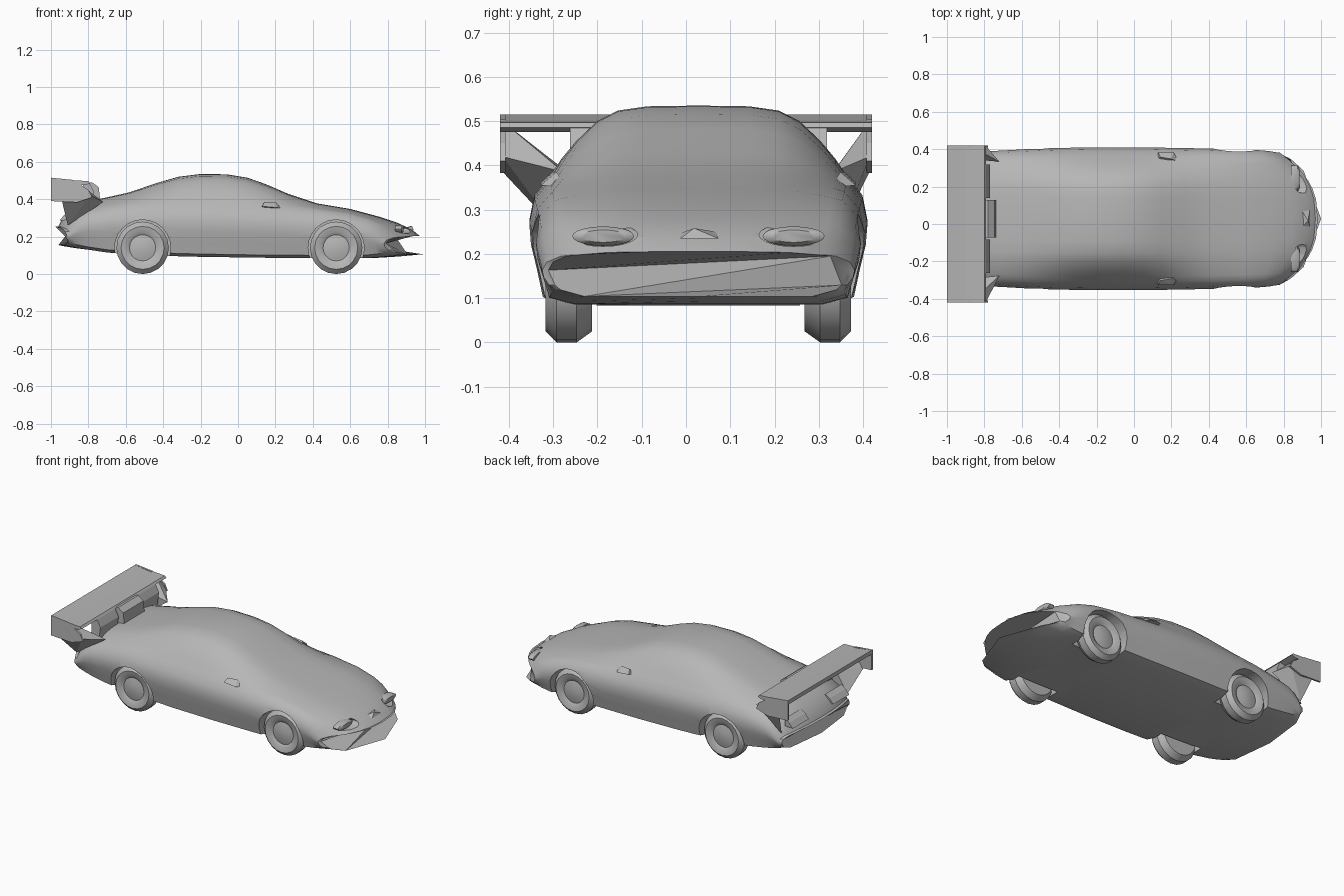
import bpy, bmesh, math
from mathutils import Vector

cube = bpy.data.objects.get("Cube")
if cube:
    bpy.data.objects.remove(cube, do_unlink=True)

grey = bpy.data.materials.new("plain grey")
grey.use_nodes = True
GREY = (0.47, 0.47, 0.47, 1)
grey.diffuse_color = GREY
grey.node_tree.nodes["Principled BSDF"].inputs["Base Color"].default_value = GREY

MID = 0.028  # centre line of the body


def finish(name, bm, smooth=None):
    bmesh.ops.recalc_face_normals(bm, faces=bm.faces)
    mesh = bpy.data.meshes.new(name)
    bm.to_mesh(mesh)
    bm.free()
    mesh.materials.append(grey)
    obj = bpy.data.objects.new(name, mesh)
    bpy.context.collection.objects.link(obj)
    if smooth:
        shade(obj, smooth)
    return obj


def activate(obj):
    bpy.ops.object.select_all(action='DESELECT')
    obj.select_set(True)
    bpy.context.view_layer.objects.active = obj


def shade(obj, degrees):
    activate(obj)
    bpy.ops.object.shade_smooth_by_angle(angle=math.radians(degrees))


def loft(name, rings, smooth=None):
    bm = bmesh.new()
    rows = [[bm.verts.new(p) for p in ring] for ring in rings]
    n = len(rows[0])
    for a, b in zip(rows, rows[1:]):
        for i in range(n):
            j = (i + 1) % n
            bm.faces.new((a[i], a[j], b[j], b[i]))
    bm.faces.new(rows[0])
    bm.faces.new(rows[-1])
    return finish(name, bm, smooth)


def plate(name, outline, y0, y1):
    return loft(name, [[(x, y, z) for x, z in outline] for y in (y0, y1)])


def hull(name, points, smooth=None):
    bm = bmesh.new()
    for p in points:
        bm.verts.new(p)
    bmesh.ops.convex_hull(bm, input=bm.verts)
    return finish(name, bm, smooth)


def disc_loft(name, x, y, z, steps, sides=24, smooth=35):
    # rings of (offset along y, radius)
    turn = [2 * math.pi * i / sides for i in range(sides)]
    return loft(name, [[(x + r * math.cos(a), y + d, z + r * math.sin(a)) for a in turn]
                       for d, r in steps], smooth)


def cut(obj, cutter):
    mod = obj.modifiers.new("cut", 'BOOLEAN')
    mod.object = cutter
    mod.operation = 'DIFFERENCE'
    mod.solver = 'EXACT'
    activate(obj)
    bpy.ops.object.modifier_apply(modifier=mod.name)
    bpy.data.objects.remove(cutter, do_unlink=True)


# Body stations: x, half width, floor, shoulder, top
STATIONS = [
    (-0.96, .345, .155, .24, .255), (-0.94, .35, .15, .27, .295), (-0.88, .355, .14, .31, .35),
    (-0.80, .36, .13, .335, .39), (-0.70, .365, .115, .355, .41), (-0.58, .372, .105, .37, .437),
    (-0.44, .378, .10, .375, .485), (-0.32, .38, .095, .375, .52), (-0.20, .382, .092, .375, .535),
    (-0.06, .382, .09, .37, .533), (0.05, .382, .088, .365, .515), (0.15, .38, .087, .36, .48),
    (0.27, .378, .086, .35, .428), (0.42, .375, .085, .34, .378), (0.60, .37, .083, .32, .348),
    (0.75, .366, .087, .29, .308), (0.85, .362, .093, .262, .275), (0.93, .357, .10, .228, .238),
    (0.97, .353, .104, .195, .205)]

# Upper curve: share of the rise, share of the shoulder width
CROWN = [(0.25, .92), (0.5, .82), (0.78, .68), (0.93, .54), (0.99, .34), (1, 0)]


def section(x, w, floor, shoulder, top):
    span = shoulder - floor
    half = [(0, floor), (.76 * w, floor), (.92 * w, floor + .015), (.955 * w, floor + span * .28),
            (.99 * w, floor + span * .48), (w, floor + span * .65), (.97 * w, floor + span * .85)]
    ys = .88 * w
    half.append((ys, shoulder))
    half += [(ys * s, shoulder + (top - shoulder) * h) for h, s in CROWN]
    ring = half + [(-y, z) for y, z in half[-2:0:-1]]
    points = []
    for y, z in ring:
        across = min(1, abs(y) / .36) ** 2.6
        front = min(1, max(0, (x - .45) / .5)) ** 2
        back = min(1, max(0, (-.8 - x) / .15))
        points.append((x - .2 * front * across + .07 * back * across, y + MID, z))
    return points


rings = [section(*s) for s in STATIONS]
# Rear bumper swelling and the nose with its lower lip
rear = [(x - (.02 if z > .19 else 0), MID + (y - MID) * .97, z) for x, y, z in rings[0]]
nose = [(x + (.03 if z < .135 else .012), MID + (y - MID) * .96, z) for x, y, z in rings[-1]]
body = loft("body", [rear] + rings + [nose])

# Wheel arches
for x in (-0.51, 0.525):
    for side in (-1, 1):
        y = MID + side * .3
        cut(body, disc_loft("arch_cutter", x, y, .14, [(-.07, .15), (.15, .15)] if side > 0
                            else [(-.15, .15), (.07, .15)]))

# Grille slot and headlamp sockets
cut(body, plate("slot_cutter", [(.93, .155), (1.1, .148), (1.1, .186), (.93, .186)], MID - .2, MID + .2))


def oval(x, y, z, ry, rz, n=20):
    return [(x, y + ry * math.cos(2 * math.pi * i / n), z + rz * math.sin(2 * math.pi * i / n))
            for i in range(n)]


for side in (-1, 1):
    y = MID + side * .215
    cut(body, loft("socket_cutter", [oval(.865, y, .243, .078, .026), oval(1.1, y, .243, .078, .026)]))
    loft("headlamp", [oval(.84, y, .24, .07, .022), oval(.875, y, .24, .07, .022),
                      oval(.885, y, .24, .05, .014)], 40)
shade(body, 32)

# Small ridge on the nose
hull("nose_ridge", [(.9, MID - .045, .245), (.94, MID - .04, .235), (.94, MID + .045, .235),
                    (.9, MID + .04, .25), (.93, MID - .01, .258)])

# Wheels
for end, x in (("rear", -0.51), ("front", 0.525)):
    for name, side in (("right", -1), ("left", 1)):
        profile = [(-.06, .115), (-.025, .14), (.02, .14), (.045, .115), (.04, .085), (.03, .07), (.04, .03)]
        disc_loft(end + "_" + name + "_wheel", x, MID + side * .3, .14,
                  [(side * d, r) for d, r in profile], 20)

# Door mirrors
for name, side in (("right", -1), ("left", 1)):
    y = MID + side * .33
    hull(name + "_mirror", [(x, y + side * d, z) for x, d, z in
         ((.12, -.03, .35), (.25, -.03, .35), (.13, .025, .362), (.21, .025, .355),
          (.14, 0, .385), (.2, -.01, .385))])

# Rear wing blade
plate("wing_blade", [(-1, .515), (-.9, .502), (-.8, .497), (-.79, .485), (-.82, .475), (-1, .49)], -.42, .42)

# Wing end plates and the struts that join them to the body
for name, side in (("right", -1), ("left", 1)):
    plate(name + "_end_plate", [(-1, .515), (-.88, .503), (-.8, .45), (-.78, .41), (-.86, .383), (-1, .39)],
          side * .42, side * .408)
    inner = MID + side * .325
    outer = side * .415
    hull(name + "_wing_strut", [(-.94, outer, .386), (-.87, outer, .5), (-.79, outer, .42),
                                (-.91, inner, .26), (-.72, inner - side * .02, .385),
                                (-.83, inner - side * .01, .40)])

# Panels under the blade, standing on the tail
hull("wing_centre_support", [(x, MID + y, z) for y in (-.1, .1) for x, z in
                             ((-.83, .49), (-.78, .49), (-.745, .465), (-.735, .38), (-.83, .36))])
for side in (-1, 1):
    a, b = MID + side * .11, MID + side * .29
    hull("wing_side_support", [(x, y, z) for y in (a, b) for x, z in
                               ((-.83, .488), (-.795, .488), (-.77, .44), (-.78, .36), (-.83, .35))])

# Tail lamp panels
for side in (-1, 1):
    y = MID + side * .2
    hull("tail_lamp", [(x, y + d, z) for d in (-.08, .08) for x, z in
                       ((-.9, .29), (-.955, .285), (-.9, .335), (-.93, .315))])
